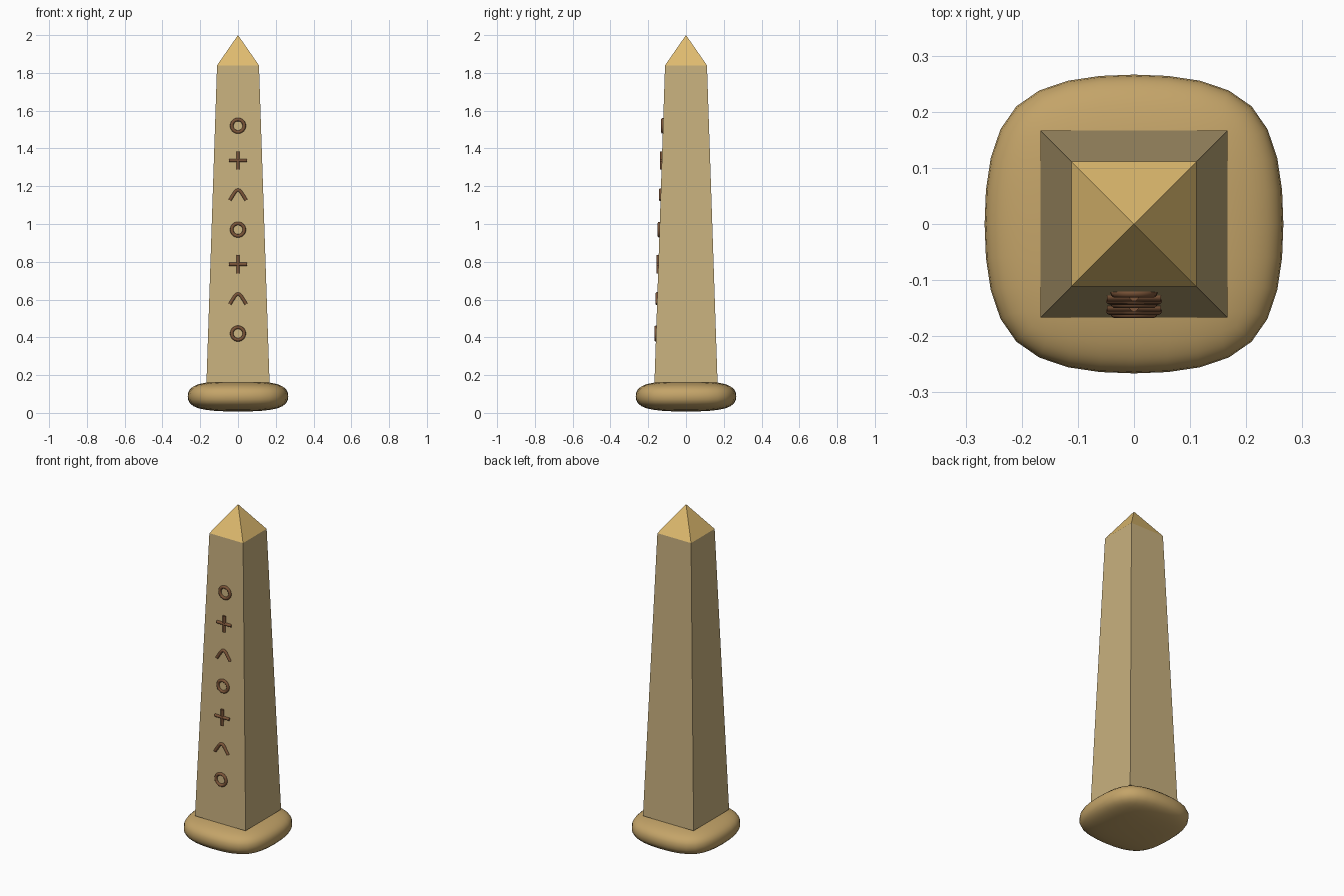
import bpy, math

if "Cube" in bpy.data.objects:
    bpy.data.objects.remove(bpy.data.objects["Cube"])


def material(name, rgb):
    m = bpy.data.materials.new(name)
    m.diffuse_color = (*rgb, 1)
    m.use_nodes = True
    m.node_tree.nodes["Principled BSDF"].inputs["Base Color"].default_value = m.diffuse_color
    return m


STONE = material("sandstone", (0.58, 0.44, 0.21))
BASE = material("base_stone", (0.55, 0.37, 0.14))
GOLD = material("gilded_tip", (0.74, 0.50, 0.16))
BROWN = material("carving_brown", (0.20, 0.09, 0.04))

Z0, Z1, R0, R1 = 0.162, 1.84, 0.167, 0.111   # shaft heights and half widths


def frustum(name, r0, r1, z0, z1, mat):
    k = math.sqrt(2)
    bpy.ops.mesh.primitive_cone_add(vertices=4, radius1=r0 * k, radius2=r1 * k,
                                    depth=z1 - z0, location=(0, 0, (z0 + z1) / 2),
                                    rotation=(0, 0, math.pi / 4))
    ob = bpy.context.object
    ob.name = name
    ob.data.materials.append(mat)


# Soft square base: lightly creased cube, subdivided
bpy.ops.mesh.primitive_cube_add(size=2, location=(0, 0, 0.088))
base = bpy.context.object
base.name = "base"
base.scale = (0.288, 0.288, 0.0875)
crease = base.data.attributes.new("crease_edge", 'FLOAT', 'EDGE')
for c in crease.data:
    c.value = 0.23
sub = base.modifiers.new("soften", 'SUBSURF')
sub.levels = sub.render_levels = 3
for p in base.data.polygons:
    p.use_smooth = True
base.data.materials.append(BASE)

# Tapered shaft and pointed tip
frustum("shaft", R0, R1, Z0, Z1, STONE)
frustum("tip", R1, 0, Z1, 2.0, GOLD)


def face_y(z):
    return -(R0 + (R1 - R0) * (z - Z0) / (Z1 - Z0))


def strokes(name, z, lines):
    cu = bpy.data.curves.new(name, 'CURVE')
    cu.dimensions = '3D'
    cu.bevel_depth = 0.009
    cu.bevel_resolution = 3
    cu.use_fill_caps = True
    for pts in lines:
        s = cu.splines.new('POLY')
        s.points.add(len(pts) - 1)
        for p, (x, dz) in zip(s.points, pts):
            p.co = (x, 0, dz, 1)
        s.use_smooth = True
    ob = bpy.data.objects.new(name, cu)
    ob.location = (0, face_y(z) - 0.001, z)
    cu.materials.append(BROWN)
    bpy.context.collection.objects.link(ob)


def ring(name, z):
    bpy.ops.mesh.primitive_torus_add(major_radius=0.033, minor_radius=0.009,
                                     major_segments=32, minor_segments=10,
                                     location=(0, face_y(z) - 0.001, z),
                                     rotation=(math.pi / 2, 0, 0))
    ob = bpy.context.object
    ob.name = name
    bpy.ops.object.shade_smooth()
    ob.data.materials.append(BROWN)


# Column of carved signs: ring, chevron, cross repeating upward
L = 0.048
CROSS = [[(-L, 0), (L, 0)], [(0, -L), (0, L)]]
CHEVRON = [[(-0.043, -0.027), (-0.016, 0.016), (-0.008, 0.024), (0, 0.027),
            (0.008, 0.024), (0.016, 0.016), (0.043, -0.027)]]
for i in range(7):
    z = 0.42 + i * 0.1833
    if i % 3 == 0:
        ring(f"ring_sign_{i}", z)
    elif i % 3 == 1:
        strokes(f"chevron_sign_{i}", z, CHEVRON)
    else:
        strokes(f"cross_sign_{i}", z, CROSS)
